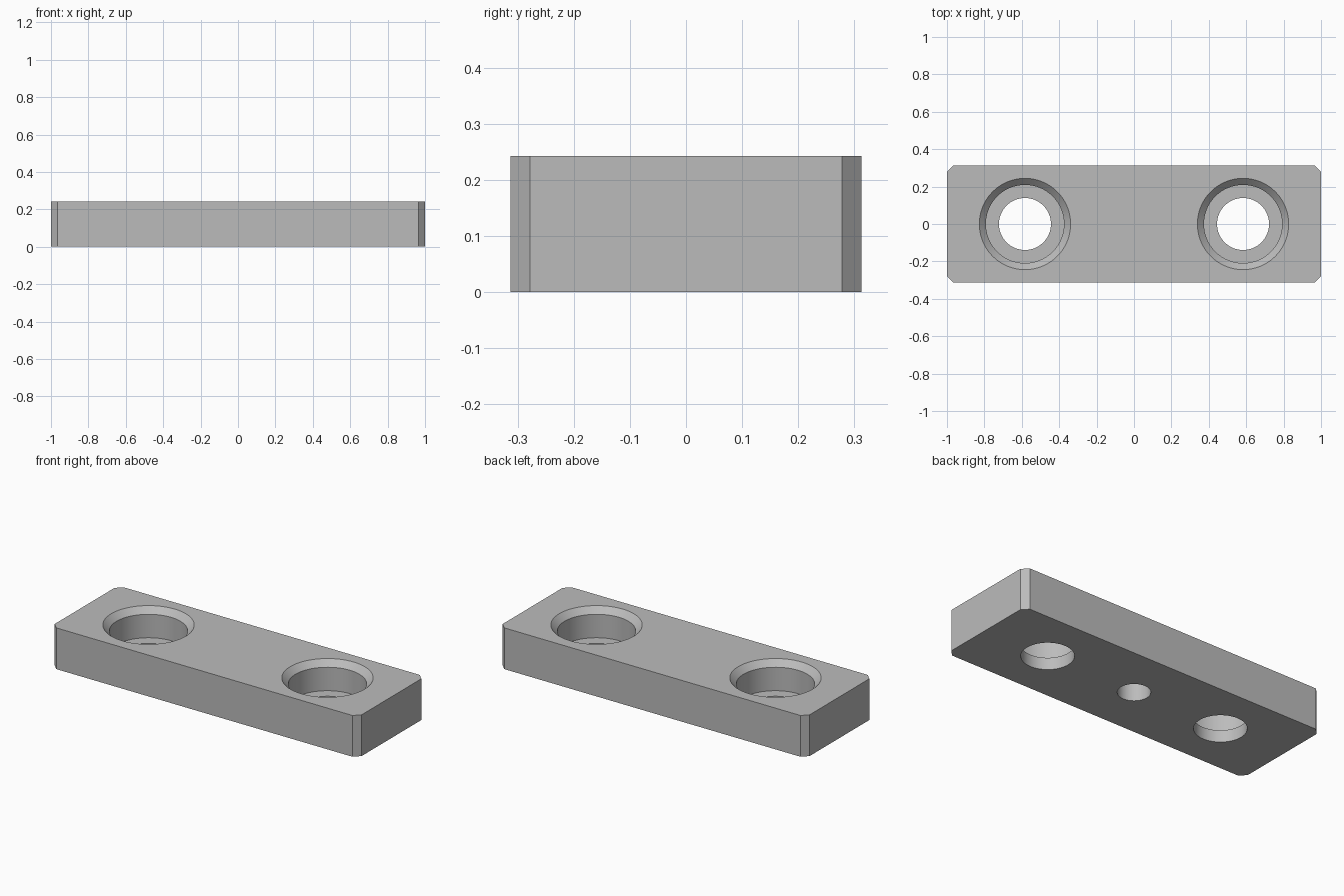
import bpy
import bmesh
import math
from mathutils import Matrix

cube = bpy.data.objects.get("Cube")
if cube:
    bpy.data.objects.remove(cube, do_unlink=True)

LENGTH, WIDTH, HEIGHT, CHAMFER = 2.0, 0.626, 0.243, 0.035
HOLE_X = 0.583
FLOOR = 0.07

grey = bpy.data.materials.new("plain grey")
grey.use_nodes = True
colour = (0.5, 0.5, 0.5, 1)
grey.diffuse_color = colour
grey.node_tree.nodes["Principled BSDF"].inputs["Base Color"].default_value = colour


def make_object(name, bm):
    bmesh.ops.recalc_face_normals(bm, faces=bm.faces)
    mesh = bpy.data.meshes.new(name)
    bm.to_mesh(mesh)
    bm.free()
    mesh.materials.append(grey)
    obj = bpy.data.objects.new(name, mesh)
    bpy.context.collection.objects.link(obj)
    return obj


def turned_cutter(name, profile, x, sides=96):
    """Closed solid turned around a vertical axis from (radius, z) points."""
    bm = bmesh.new()
    rings = [[bm.verts.new((x + r * math.cos(math.tau * i / sides),
                            r * math.sin(math.tau * i / sides), z))
              for i in range(sides)] for r, z in profile]
    for low, high in zip(rings, rings[1:]):
        for i in range(sides):
            j = (i + 1) % sides
            bm.faces.new((low[i], low[j], high[j], high[i]))
    bm.faces.new(rings[0])
    bm.faces.new(rings[-1])
    return make_object(name, bm)


# Block with chamfered upright corners
bm = bmesh.new()
bmesh.ops.create_cube(bm, size=1, matrix=Matrix.Translation((0, 0, HEIGHT / 2))
                      @ Matrix.Diagonal((LENGTH, WIDTH, HEIGHT, 1)))
upright = [e for e in bm.edges if abs(e.verts[0].co.z - e.verts[1].co.z) > 0.1]
bmesh.ops.bevel(bm, geom=upright, offset=CHAMFER, segments=1, affect='EDGES')
plate = make_object("mounting_plate", bm)

# Counterbored through holes with a chamfered mouth, and a blind hole below
bore = [(0.139, -0.1), (0.139, FLOOR), (0.209, FLOOR), (0.209, HEIGHT - CHAMFER),
        (0.209 + CHAMFER, HEIGHT), (0.209 + CHAMFER, HEIGHT + 0.1)]
cutters = [turned_cutter("left_bore_cutter", bore, HOLE_X),
           turned_cutter("right_bore_cutter", bore, -HOLE_X),
           turned_cutter("centre_hole_cutter", [(0.087, -0.1), (0.087, 0.174)], 0)]

bpy.ops.object.select_all(action='DESELECT')
bpy.context.view_layer.objects.active = plate
plate.select_set(True)
for cutter in cutters:
    mod = plate.modifiers.new(cutter.name, 'BOOLEAN')
    mod.operation = 'DIFFERENCE'
    mod.solver = 'EXACT'
    mod.object = cutter
    bpy.ops.object.modifier_apply(modifier=mod.name)
    bpy.data.objects.remove(cutter, do_unlink=True)

bpy.ops.object.shade_smooth_by_angle(angle=math.radians(30))
